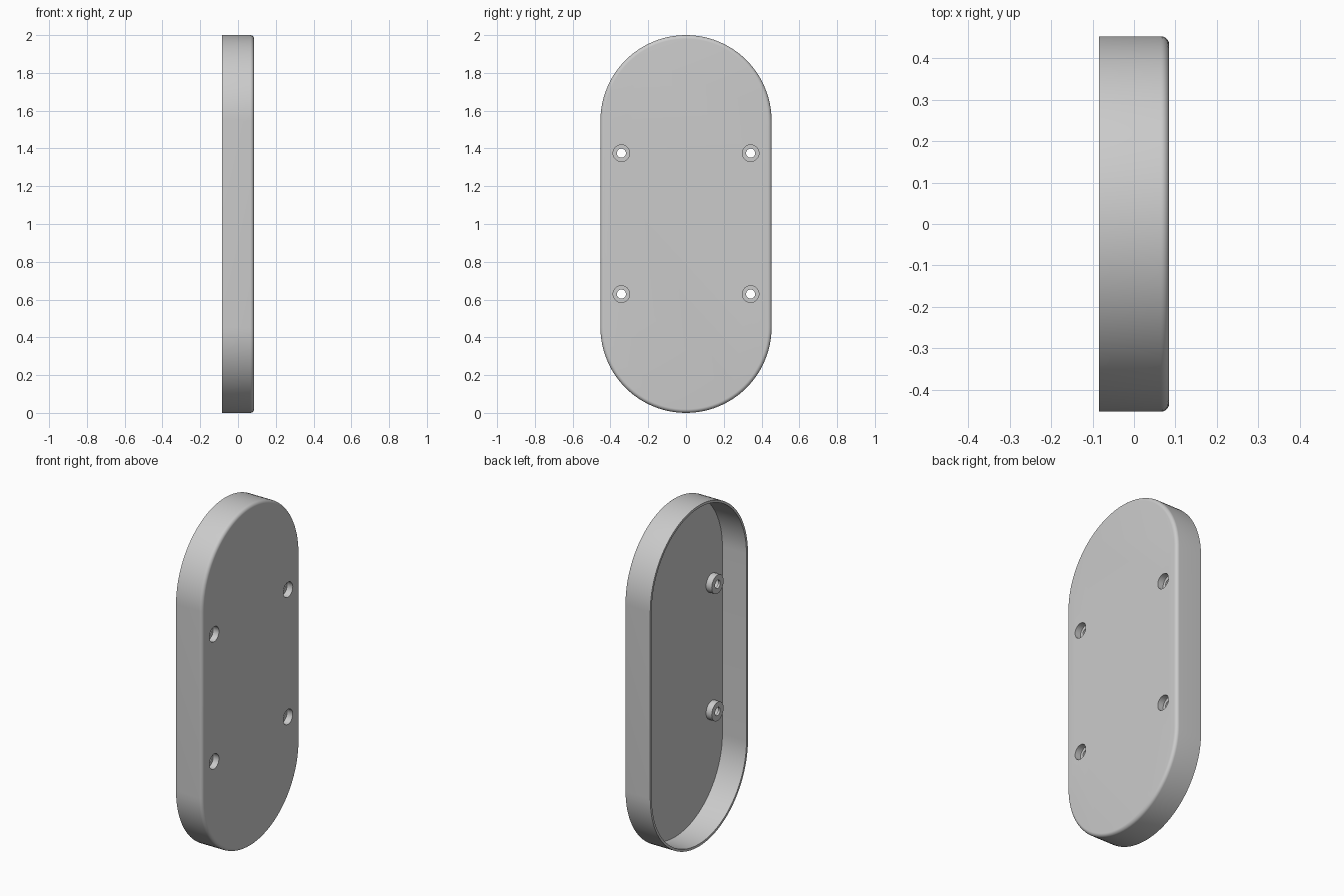
import bpy, bmesh, math

if "Cube" in bpy.data.objects:
    bpy.data.objects.remove(bpy.data.objects["Cube"], do_unlink=True)

R, HALF, DEPTH = 0.453, 1.0, 0.085      # end radius, half length, half depth
WALL, FILLET, SEGS = 0.014, 0.02, 48
BOSS_X = DEPTH - WALL - 0.037           # inner end of the screw bosses

grey = bpy.data.materials.new("light grey")
grey.use_nodes = True
grey.diffuse_color = (0.6, 0.6, 0.6, 1)
grey.node_tree.nodes["Principled BSDF"].inputs["Base Color"].default_value = (0.6, 0.6, 0.6, 1)


def stadium(bm, x, inset):
    """Ring of vertices around a rounded-end outline at depth x."""
    ring = []
    for centre, start in ((HALF - R, 0), (R - HALF, math.pi)):
        for i in range(SEGS + 1):
            a = start + math.pi * i / SEGS
            ring.append(bm.verts.new((x, (R - inset) * math.cos(a),
                                      1 + centre + (R - inset) * math.sin(a))))
    return ring


def make_object(name, bm):
    bmesh.ops.recalc_face_normals(bm, faces=bm.faces)
    mesh = bpy.data.meshes.new(name)
    bm.to_mesh(mesh)
    bm.free()
    mesh.materials.append(grey)
    obj = bpy.data.objects.new(name, mesh)
    bpy.context.collection.objects.link(obj)
    return obj


def rods(name, radius, x0, x1):
    """Four cylinders along x at the screw positions."""
    bm = bmesh.new()
    for y in (-0.342, 0.342):
        for z in (0.629, 1.375):
            made = bmesh.ops.create_cone(bm, cap_ends=True, segments=32, radius1=radius,
                                         radius2=radius, depth=x1 - x0)["verts"]
            for v in made:
                v.co = ((x0 + x1) / 2 + v.co.z, y + v.co.x, z + v.co.y)
    return make_object(name, bm)


# Hollow cover: floor inside, rim, outer wall, rounded edge, outer face
profile = [(DEPTH - WALL, WALL), (-DEPTH, WALL), (-DEPTH, 0)]
for i in range(9):
    a = math.pi / 2 * i / 8
    profile.append((DEPTH - FILLET + FILLET * math.sin(a), FILLET * (1 - math.cos(a))))
bm = bmesh.new()
rings = [stadium(bm, x, inset) for x, inset in profile]
for a, b in zip(rings, rings[1:]):
    for i in range(len(a)):
        j = (i + 1) % len(a)
        bm.faces.new((a[i], a[j], b[j], b[i]))
bm.faces.new(rings[0])
bm.faces.new(rings[-1])
cover = make_object("cover", bm)

# Screw bosses joined on, then counterbores and through holes cut
tools = [
    (rods("screw_bosses", 0.055, BOSS_X, DEPTH - WALL / 2), "UNION"),
    (rods("counterbore_cutter", 0.044, BOSS_X + WALL, DEPTH + 0.05), "DIFFERENCE"),
    (rods("hole_cutter", 0.024, BOSS_X - 0.02, DEPTH + 0.06), "DIFFERENCE"),
]
for tool, operation in tools:
    tool.hide_render = True
    mod = cover.modifiers.new(tool.name, "BOOLEAN")
    mod.operation, mod.object, mod.solver = operation, tool, "EXACT"

bpy.ops.object.select_all(action="DESELECT")
cover.select_set(True)
bpy.context.view_layer.objects.active = cover
for tool, _ in tools:
    bpy.ops.object.modifier_apply(modifier=tool.name)
    bpy.data.objects.remove(tool, do_unlink=True)
bpy.ops.object.shade_smooth_by_angle(angle=math.radians(30))
